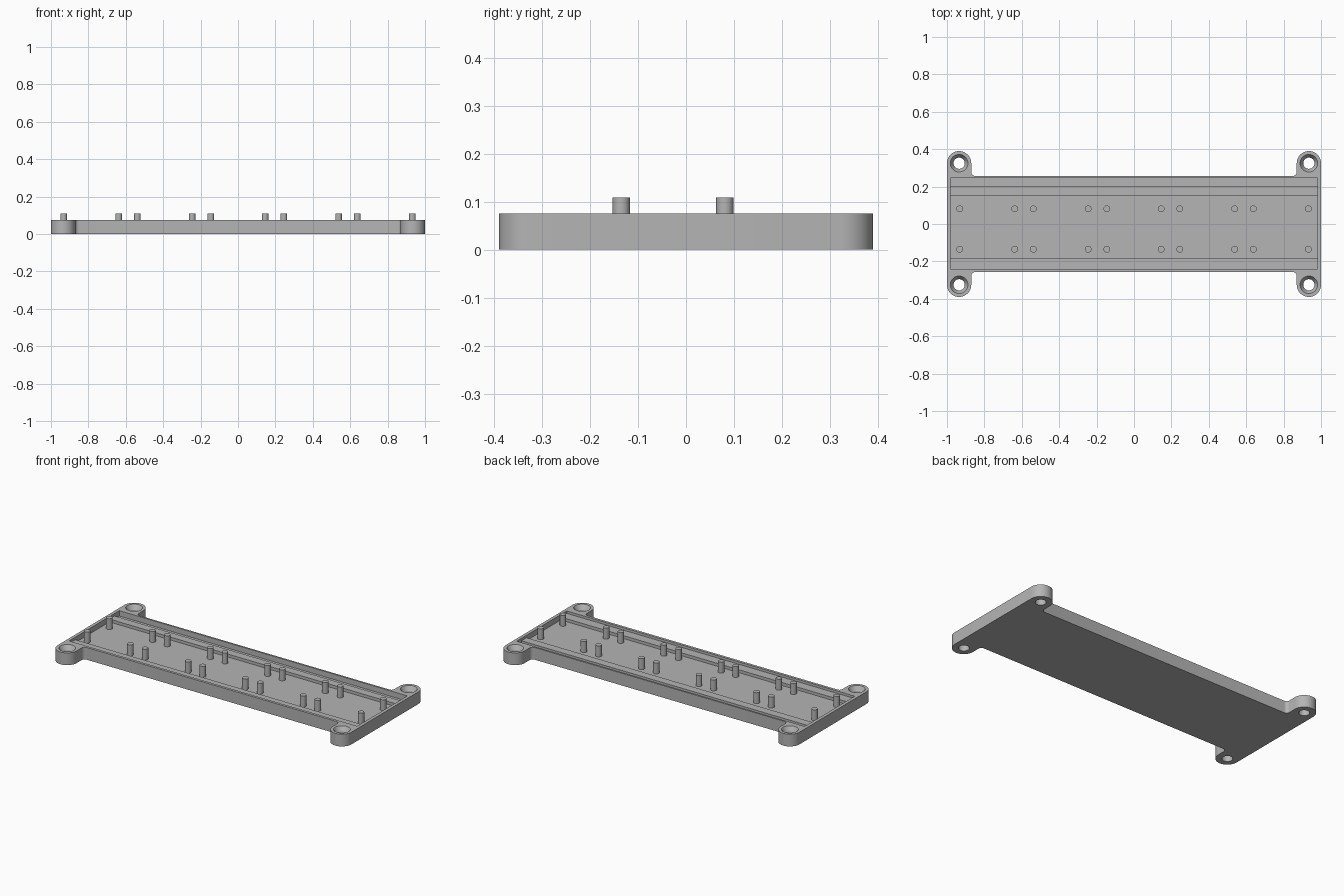
import bpy, bmesh, math

if "Cube" in bpy.data.objects:
    bpy.data.objects.remove(bpy.data.objects["Cube"])

H = 0.075          # tray height
FLOOR = 0.042      # pocket floor height
LEDGE = 0.06       # rail height
LX, LY, LR = 0.935, 0.325, 0.065   # mounting lug centre and radius
BODY_Y = 0.257     # half depth of the body
FIL = 0.02         # fillet between lug and body

grey = bpy.data.materials.new("light_grey")
grey.diffuse_color = (0.46, 0.46, 0.46, 1)
grey.use_nodes = True
grey.node_tree.nodes["Principled BSDF"].inputs["Base Color"].default_value = grey.diffuse_color


def add_object(name, bm):
    bmesh.ops.recalc_face_normals(bm, faces=bm.faces)
    me = bpy.data.meshes.new(name)
    bm.to_mesh(me)
    bm.free()
    me.materials.append(grey)
    ob = bpy.data.objects.new(name, me)
    bpy.context.collection.objects.link(ob)
    return ob


def select(ob):
    bpy.ops.object.select_all(action='DESELECT')
    ob.select_set(True)
    bpy.context.view_layer.objects.active = ob


def prism(name, pts, z0, z1):
    bm = bmesh.new()
    face = bm.faces.new([bm.verts.new((x, y, z0)) for x, y in pts])
    top = bmesh.ops.extrude_face_region(bm, geom=[face])["geom"]
    bmesh.ops.translate(bm, vec=(0, 0, z1 - z0),
                        verts=[v for v in top if isinstance(v, bmesh.types.BMVert)])
    return add_object(name, bm)


def box(name, x0, x1, y0, y1, z0, z1):
    return prism(name, [(x0, y0), (x1, y0), (x1, y1), (x0, y1)], z0, z1)


def lathe(name, profile, x, y, n=32):
    """Closed solid of revolution from (radius, z) pairs, bottom to top."""
    bm = bmesh.new()
    rings = [[bm.verts.new((x + r * math.cos(2 * math.pi * i / n),
                            y + r * math.sin(2 * math.pi * i / n), z))
              for i in range(n)] for r, z in profile]
    for a, b in zip(rings, rings[1:]):
        for i in range(n):
            j = (i + 1) % n
            bm.faces.new((a[i], a[j], b[j], b[i]))
    bm.faces.new(rings[0][::-1])
    bm.faces.new(rings[-1])
    return add_object(name, bm)


def arc(cx, cy, r, a0, a1, n):
    return [(cx + r * math.cos(math.radians(a0 + (a1 - a0) * i / n)),
             cy + r * math.sin(math.radians(a0 + (a1 - a0) * i / n)))
            for i in range(n + 1)]


def cut(target, cutter):
    m = target.modifiers.new("cut", 'BOOLEAN')
    m.operation = 'DIFFERENCE'
    m.solver = 'EXACT'
    m.object = cutter
    select(target)
    bpy.ops.object.modifier_apply(modifier=m.name)
    bpy.data.objects.remove(cutter)


# Tray outline: one quadrant (rounded lug and fillet), mirrored around
quad = arc(LX, LY, LR, 0, 180, 20)
quad += arc(LX - LR - FIL, BODY_Y + FIL, FIL, 0, -90, 6)
mirror_x = [(-x, y) for x, y in reversed(quad)]
outline = quad + mirror_x
outline += [(-x, -y) for x, y in outline]
tray = prism("tray", outline, 0, H)

# Pocket and countersunk mounting holes
cut(tray, box("pocket_cutter", -0.98, 0.98, -0.241, 0.246, FLOOR, H + 0.1))
for sx in (-1, 1):
    for sy in (-1, 1):
        cut(tray, lathe("hole_cutter", [(0.03, -0.05), (0.03, 0.047), (0.047, H),
                                        (0.047, H + 0.05)], sx * LX, sy * LY))
select(tray)
bpy.ops.object.shade_smooth_by_angle(angle=math.radians(30))

# Long rails inside the pocket
box("front_rail", -0.98, 0.98, -0.241, -0.182, FLOOR - 0.005, LEDGE)
box("back_rail", -0.98, 0.98, 0.15, 0.2, FLOOR - 0.005, LEDGE)

# Two rows of locating pins
for x in (0.145, 0.245, 0.538, 0.638, 0.932):
    for s in (-1, 1):
        for y in (-0.135, 0.081):
            pin = lathe("pin", [(0.018, FLOOR - 0.005), (0.018, 0.109)], s * x, y, 24)
            select(pin)
            bpy.ops.object.shade_smooth_by_angle(angle=math.radians(30))
